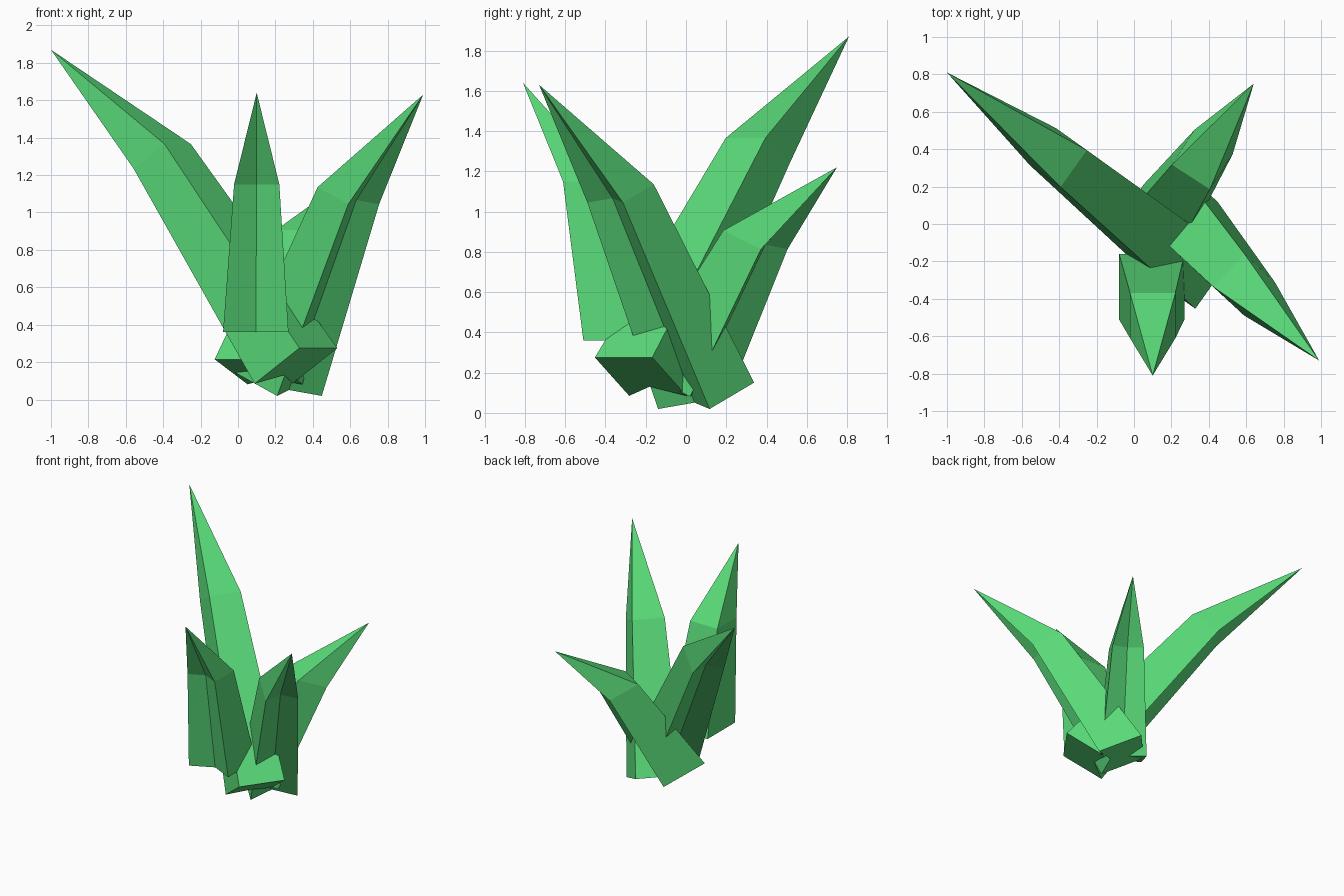
import bpy, bmesh
from math import radians, sin, cos
from mathutils import Vector

if "Cube" in bpy.data.objects:
    bpy.data.objects.remove(bpy.data.objects["Cube"])

green = bpy.data.materials.new("leaf_green")
green.diffuse_color = (0.1, 0.7, 0.19, 1)
green.use_nodes = True
green.node_tree.nodes["Principled BSDF"].inputs["Base Color"].default_value = green.diffuse_color


def ring(bm, centre, yaw, tilt, size):
    # Square section whose outer side is folded inward to a V groove
    out = Vector((cos(yaw) * cos(tilt), sin(yaw) * cos(tilt), -sin(tilt)))
    side = Vector((-sin(yaw), cos(yaw), 0))
    section = [(0.5, -0.5), (0.26, 0), (0.5, 0.5), (-0.5, 0.5), (-0.5, -0.5)]
    return [bm.verts.new(Vector(centre) + (out * a + side * b) * size)
            for a, b in section]


def leaf(name, yaw, tilt, base, middle, tip):
    bm = bmesh.new()
    yaw, tilt = radians(yaw), radians(tilt)
    low = ring(bm, base, yaw, tilt, 0.35)
    mid = ring(bm, middle, yaw, tilt, 0.242)
    point = bm.verts.new(tip)
    bm.faces.new(low[::-1])
    for i in range(5):
        j = (i + 1) % 5
        bm.faces.new((low[i], low[j], mid[j], mid[i]))
        bm.faces.new((mid[i], mid[j], point))
    bmesh.ops.recalc_face_normals(bm, faces=bm.faces)
    mesh = bpy.data.meshes.new(name)
    bm.to_mesh(mesh)
    bm.free()
    mesh.materials.append(green)
    bpy.context.collection.objects.link(bpy.data.objects.new(name, mesh))


# Four leaves leaning outward from a crossed base
leaf("front_leaf", -90, 0, (0.095, -0.335, 0.36), (0.10, -0.49, 1.15), (0.10, -0.81, 1.64))
leaf("right_leaf", -43, 22, (0.21, 0.10, 0.085), (0.59, -0.325, 1.09), (0.99, -0.73, 1.63))
leaf("tall_left_leaf", 144.5, 33, (0.31, -0.225, 0.18), (-0.405, 0.355, 1.30), (-1.0, 0.81, 1.87))
leaf("short_back_leaf", 57, 22.5, (0.11, -0.02, 0.148), (0.365, 0.345, 0.86), (0.64, 0.75, 1.22))
